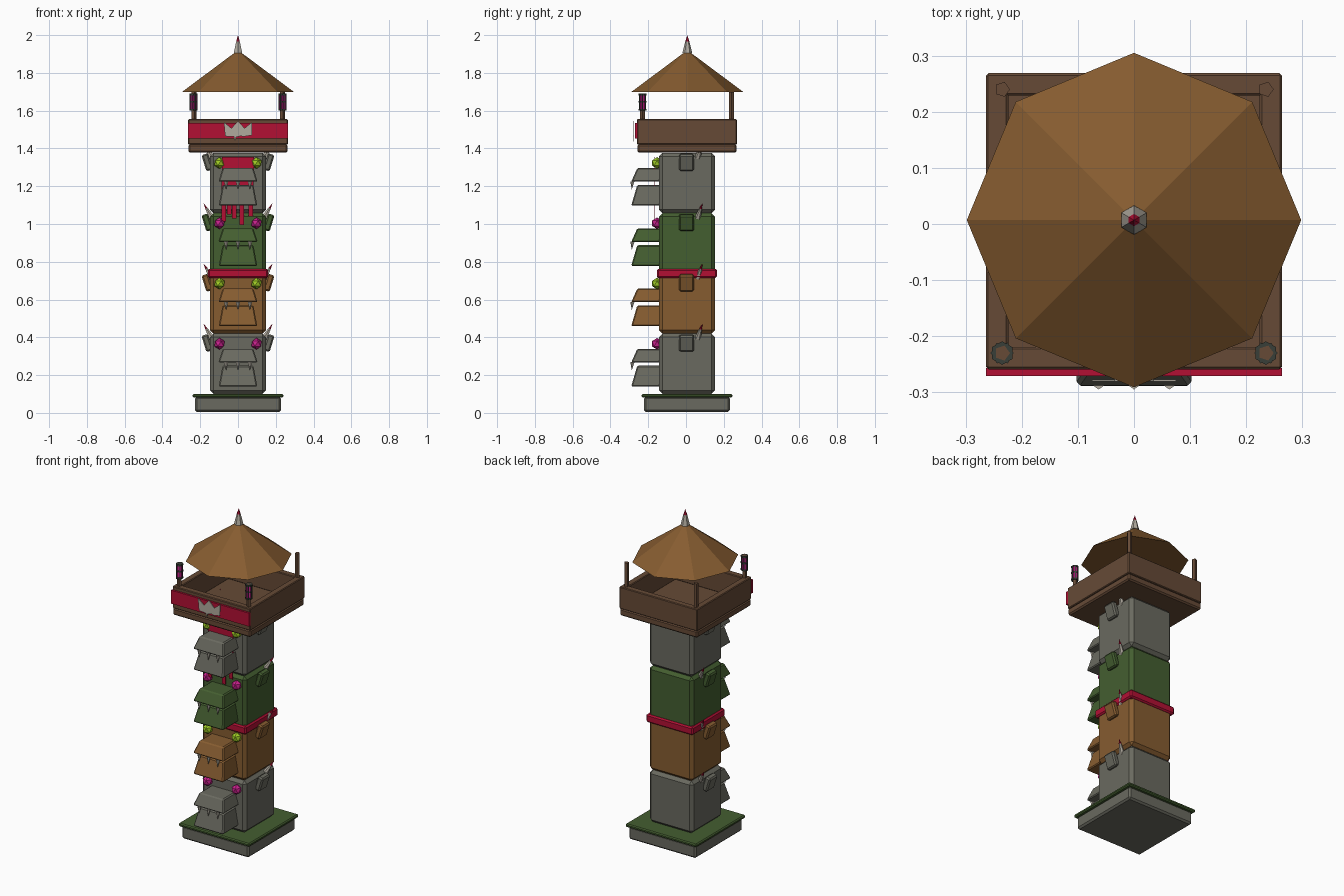
import bpy, bmesh, math
from mathutils import Vector, Matrix

if "Cube" in bpy.data.objects:
    bpy.data.objects.remove(bpy.data.objects["Cube"], do_unlink=True)

CY = 0.005  # depth of the tower axis


def material(name, rgb):
    lin = [((c / 255 + 0.055) / 1.055) ** 2.4 for c in rgb] + [1]
    m = bpy.data.materials.new(name)
    m.use_nodes = True
    m.diffuse_color = lin
    m.node_tree.nodes["Principled BSDF"].inputs["Base Color"].default_value = lin
    return m


stone = material("stone grey", (106, 106, 96))
moss = material("moss green", (68, 94, 48))
ochre = material("ochre wood", (134, 92, 48))
timber = material("dark timber", (102, 74, 54))
red = material("crimson", (178, 16, 52))
pink = material("magenta", (200, 32, 140))
lime = material("lime", (160, 205, 36))
bone = material("bone", (176, 170, 158))
iron = material("dark iron", (56, 62, 56))


def finish(name, bm, *mats):
    bmesh.ops.recalc_face_normals(bm, faces=bm.faces)
    me = bpy.data.meshes.new(name)
    bm.to_mesh(me)
    bm.free()
    ob = bpy.data.objects.new(name, me)
    bpy.context.collection.objects.link(ob)
    for m in mats:
        me.materials.append(m)
    return ob


def box(name, loc, size, mat, bevel=0.0, tilt=0.0, taper=1.0):
    """Box, optionally narrowed at the top on its sides and front."""
    bm = bmesh.new()
    bmesh.ops.create_cube(bm, size=1)
    for v in bm.verts:
        if v.co.z > 0:
            v.co.x *= taper
            if taper != 1 and v.co.y < 0:
                v.co.y += 0.2
    bmesh.ops.scale(bm, vec=size, verts=bm.verts)
    if bevel:
        bmesh.ops.bevel(bm, geom=bm.edges[:], offset=bevel, segments=1, affect='EDGES')
    bmesh.ops.transform(bm, matrix=Matrix.Translation(loc) @ Matrix.Rotation(tilt, 4, 'Y'), verts=bm.verts)
    return finish(name, bm, mat)


def cone(name, a, b, r1, r2, sides, mat, spin=0.0):
    """Cone or prism running from point a to point b."""
    a, b = Vector(a), Vector(b)
    bm = bmesh.new()
    bmesh.ops.create_cone(bm, cap_ends=True, segments=sides, radius1=r1, radius2=r2, depth=(b - a).length)
    if r2 == 0:
        bmesh.ops.remove_doubles(bm, verts=bm.verts, dist=1e-5)
    turn = (b - a).to_track_quat('Z', 'Y').to_matrix().to_4x4()
    place = Matrix.Translation((a + b) / 2) @ turn @ Matrix.Rotation(spin, 4, 'Z')
    bmesh.ops.transform(bm, matrix=place, verts=bm.verts)
    return finish(name, bm, mat)


def spike(name, a, b, r):
    """Bone spike with a red tip."""
    a, b = Vector(a), Vector(b)
    mid = a.lerp(b, 0.65)
    cone(name, a, mid, r, r * 0.42, 6, bone)
    cone(name + "_tip", mid, b, r * 0.42, 0, 6, red)


def plate(name, outline, y, mat, thick=0.004):
    """Thin upright plate from an outline in x and z."""
    bm = bmesh.new()
    face = bm.faces.new([bm.verts.new((x, y, z)) for x, z in outline])
    out = bmesh.ops.extrude_face_region(bm, geom=[face])
    moved = [g for g in out["geom"] if isinstance(g, bmesh.types.BMVert)]
    bmesh.ops.translate(bm, verts=moved, vec=(0, thick, 0))
    return finish(name, bm, mat)


# Plinth
box("plinth", (0, CY, 0.045), (0.455, 0.455, 0.08), stone, 0.01)
box("plinth_turf", (0, CY, 0.091), (0.48, 0.48, 0.02), moss, 0.006)


# Stacked carved heads
def head(label, z, skin, eye):
    box(label + "_block", (0, CY, z + 0.16), (0.296, 0.296, 0.318), skin, 0.018)
    box(label + "_snout", (0, -0.21, z + 0.203), (0.208, 0.16, 0.072), skin, 0.006, taper=0.78)
    box(label + "_jaw", (0, -0.21, z + 0.095), (0.204, 0.16, 0.11), skin, 0.006, taper=0.8)
    for x in (-0.063, 0, 0.063):
        cone(label + "_tooth", (x, -0.283, z + 0.168), (x, -0.287, z + 0.125), 0.012, 0, 5, bone)
    for side, s in (("left", 1), ("right", -1)):
        box(f"{label}_{side}_ear", (s * 0.163, 0.003, z + 0.27), (0.036, 0.078, 0.09), skin, 0.008, s * 0.3)
        spike(f"{label}_{side}_horn", (s * 0.138, 0.062, z + 0.295), (s * 0.183, 0.087, z + 0.372), 0.017)
        bm = bmesh.new()
        bmesh.ops.create_icosphere(bm, subdivisions=1, radius=0.031)
        bmesh.ops.translate(bm, verts=bm.verts, vec=(s * 0.098, -0.153, z + 0.266))
        finish(f"{label}_{side}_eye", bm, eye)


for i, (skin, eye) in enumerate(((stone, pink), (ochre, lime), (moss, pink), (stone, lime))):
    head(f"head_{i + 1}", 0.1 + 0.319 * i, skin, eye)

# Painted band and hanging ragged cloth
box("red_band", (0, CY, 0.738), (0.316, 0.316, 0.05), red, 0.008)
ragged = [(-0.085, 1.355), (0.085, 1.355)]
for x, low in ((0.068, 1.04), (0.021, 0.995), (-0.02, 1.03), (-0.047, 1.05), (-0.075, 1.012)):
    ragged += [(x + 0.012, 1.1), (x + 0.012, low), (x - 0.012, low), (x - 0.012, 1.1)]
plate("ragged_cloth", ragged, -0.167, red)

# Lookout platform with walls
box("platform_floor", (0, CY, 1.4), (0.526, 0.526, 0.044), timber, 0.008)
for s in (-1, 1):
    box("platform_side_wall", (s * 0.244, CY, 1.488), (0.04, 0.526, 0.134), timber, 0.004)
    box("platform_cross_wall", (0, CY + s * 0.244, 1.488), (0.526, 0.04, 0.134), timber, 0.004)
box("wall_banner", (0, -0.264, 1.493), (0.528, 0.014, 0.082), red)

# Ragged crown shape on the banner
crown = [(-0.075, 1.54), (-0.035, 1.507), (0, 1.545), (0.035, 1.507), (0.075, 1.54), (0.073, 1.47),
         (0.025, 1.462), (0.018, 1.467), (-0.01, 1.46), (-0.016, 1.437), (-0.022, 1.462), (-0.068, 1.465)]
plate("crown_plate", crown, -0.281, bone)

# Corner posts, with lanterns on the front pair
for x in (-0.235, 0.235):
    for y in (CY - 0.235, CY + 0.235):
        cone("corner_post", (x, y, 1.42), (x, y, 1.7 if y > 0 else 1.69), 0.014, 0.014, 5, timber, math.pi / 2)
    y = CY - 0.235
    cone("lantern_glow", (x, y, 1.605), (x, y, 1.685), 0.018, 0.018, 6, pink)
    for z in (1.6, 1.642, 1.68):
        cone("lantern_ring", (x, y, z), (x, y, z + 0.01), 0.021, 0.021, 6, iron)
    for k in range(6):
        bx, by = x + 0.018 * math.cos(k * math.pi / 3), y + 0.018 * math.sin(k * math.pi / 3)
        cone("lantern_bar", (bx, by, 1.6), (bx, by, 1.69), 0.003, 0.003, 4, iron)

# Roof and finial
cone("roof", (0, CY + 0.002, 1.698), (0, CY + 0.002, 1.92), 0.298, 0, 8, ochre)
spike("finial", (0, CY + 0.002, 1.905), (0, CY + 0.002, 2.0), 0.026)
